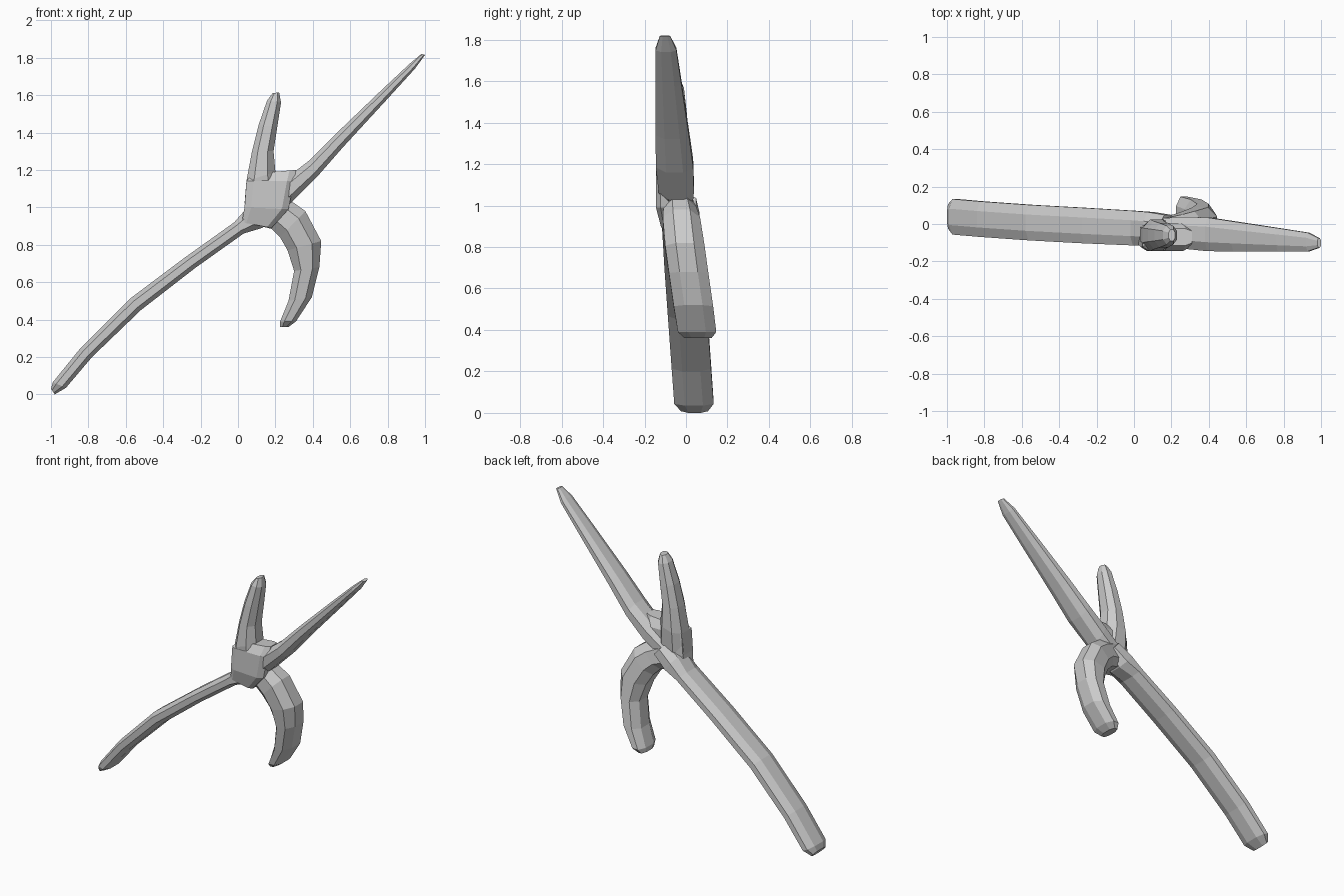
import bpy, bmesh


def limb(name, stations, c, m, bevel=0.27):
    """Loft eight-sided rings. Station: edge A (x, z), edge B (x, z), depth in y.
    The ring centre leans in y as c + m * z."""
    lo, hi = bevel, 1 - bevel
    ring = [(0, lo), (0, hi), (lo, 1), (hi, 1), (1, hi), (1, lo), (hi, 0), (lo, 0)]
    bm = bmesh.new()
    rings = []
    for ax, az, bx, bz, depth in stations:
        yc = c + m * (az + bz) / 2
        rings.append([bm.verts.new((ax + (bx - ax) * u,
                                    yc + (v - 0.5) * depth,
                                    az + (bz - az) * u)) for u, v in ring])
    for r, s in zip(rings, rings[1:]):
        for i in range(8):
            j = (i + 1) % 8
            bm.faces.new((r[i], r[j], s[j], s[i]))
    bm.faces.new(rings[0])
    bm.faces.new(rings[-1])
    bmesh.ops.recalc_face_normals(bm, faces=bm.faces)
    mesh = bpy.data.meshes.new(name)
    bm.to_mesh(mesh)
    bm.free()
    obj = bpy.data.objects.new(name, mesh)
    bpy.context.collection.objects.link(obj)
    return obj


# Long gently bowed arm, lower left
limb("long_arm", [
    (-1.0, 0.03, -0.98, 0.0, 0.13),
    (-0.99, 0.065, -0.92, 0.035, 0.19),
    (-0.84, 0.25, -0.78, 0.20, 0.19),
    (-0.58, 0.51, -0.52, 0.45, 0.19),
    (-0.28, 0.735, -0.23, 0.675, 0.19),
    (-0.02, 0.92, 0.03, 0.86, 0.185),
    (0.05, 1.0, 0.13, 0.89, 0.18),
    (0.14, 1.06, 0.22, 0.97, 0.16)], 0.042, -0.072)

# Tapering straight arm, upper right
limb("pointed_arm", [
    (0.12, 1.05, 0.19, 0.96, 0.14),
    (0.25, 1.15, 0.29, 1.03, 0.17),
    (0.38, 1.25, 0.42, 1.16, 0.18),
    (0.52, 1.39, 0.56, 1.32, 0.16),
    (0.76, 1.62, 0.79, 1.57, 0.125),
    (0.92, 1.77, 0.945, 1.74, 0.10),
    (0.98, 1.82, 1.0, 1.815, 0.05)], 0.035, -0.075)

# Short upright arm
limb("upright_arm", [
    (0.035, 1.02, 0.22, 1.02, 0.15),
    (0.045, 1.14, 0.20, 1.19, 0.17),
    (0.075, 1.30, 0.19, 1.30, 0.15),
    (0.11, 1.44, 0.21, 1.43, 0.13),
    (0.155, 1.57, 0.23, 1.56, 0.10),
    (0.185, 1.61, 0.22, 1.615, 0.06)], -0.06, 0.0)

# Thick hooked arm, curling down
limb("hooked_arm", [
    (0.08, 0.91, 0.20, 1.08, 0.13),
    (0.18, 0.885, 0.29, 1.03, 0.16),
    (0.225, 0.84, 0.36, 0.98, 0.18),
    (0.265, 0.77, 0.445, 0.82, 0.19),
    (0.30, 0.66, 0.435, 0.68, 0.19),
    (0.27, 0.50, 0.395, 0.52, 0.19),
    (0.225, 0.39, 0.31, 0.39, 0.185),
    (0.225, 0.36, 0.27, 0.36, 0.13)], 0.11, -0.145)

# Blocky centre where the arms meet
limb("centre_block", [
    (0.02, 0.92, 0.18, 0.89, 0.10),
    (0.035, 1.0, 0.27, 0.99, 0.15),
    (0.045, 1.14, 0.30, 1.14, 0.15),
    (0.08, 1.18, 0.31, 1.20, 0.09)], -0.07, 0.0, 0.15)
